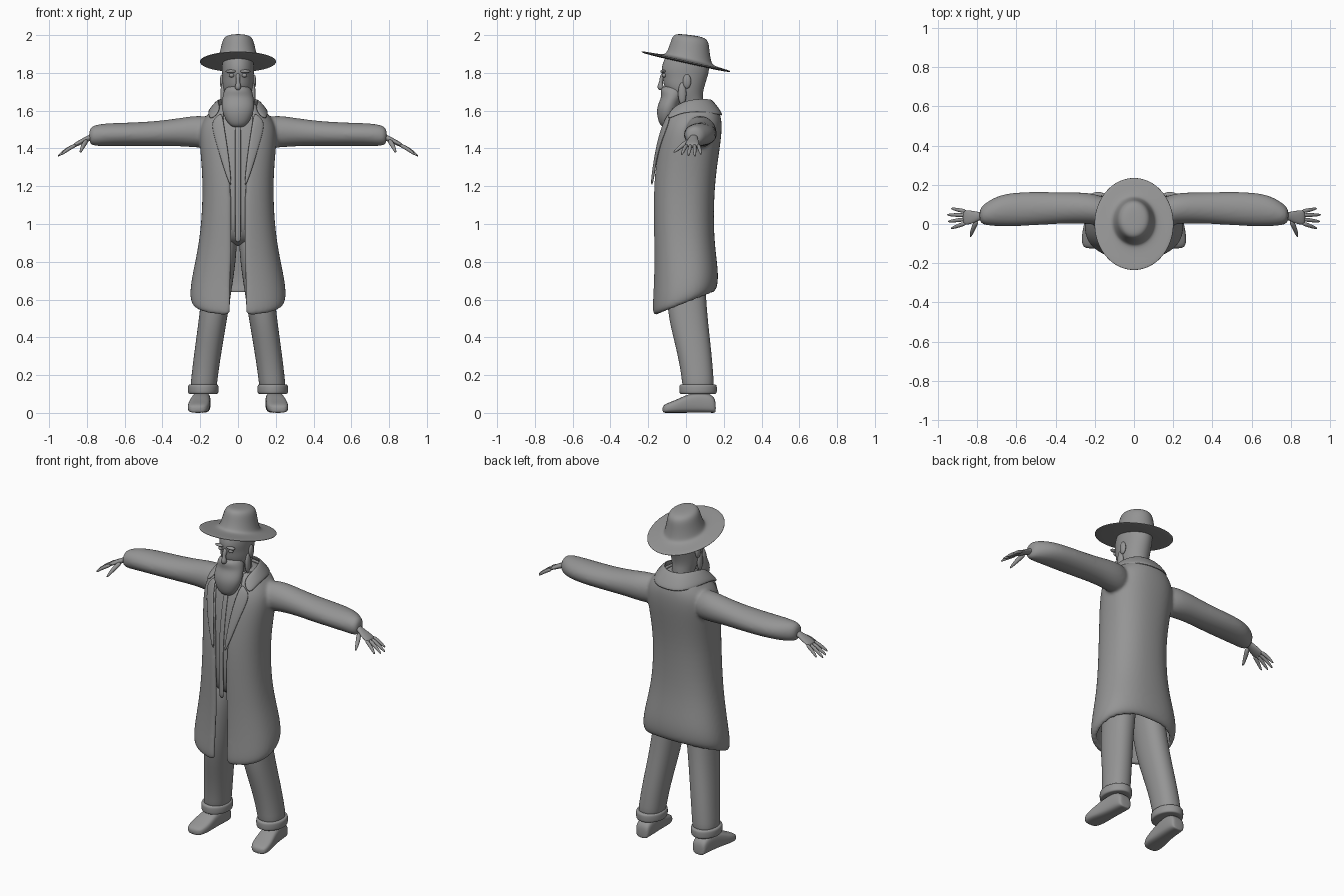
import bpy, bmesh, math
from mathutils import Vector

cube = bpy.data.objects.get("Cube")
if cube:
    bpy.data.objects.remove(cube, do_unlink=True)

grey = bpy.data.materials.new("plain_grey")
grey.use_nodes = True
SHADE = (0.3, 0.3, 0.3, 1)
grey.diffuse_color = SHADE
grey.node_tree.nodes["Principled BSDF"].inputs["Base Color"].default_value = SHADE


def make(name, bm, mirror=False, subsurf=2, thick=0):
    bmesh.ops.recalc_face_normals(bm, faces=bm.faces)
    mesh = bpy.data.meshes.new(name)
    bm.to_mesh(mesh)
    bm.free()
    mesh.materials.append(grey)
    for p in mesh.polygons:
        p.use_smooth = True
    ob = bpy.data.objects.new(name, mesh)
    bpy.context.collection.objects.link(ob)
    if mirror:
        ob.modifiers.new("mirror", "MIRROR").merge_threshold = 0.002
    if thick:
        sol = ob.modifiers.new("thickness", "SOLIDIFY")
        sol.thickness, sol.offset = thick, 0
    if subsurf:
        sub = ob.modifiers.new("smooth", "SUBSURF")
        sub.levels = sub.render_levels = subsurf
    return ob


def loft(bm, rings, strip_caps=False):
    """Skin closed rings; strip_caps closes C-shaped ends with quads."""
    rows = [[bm.verts.new(p) for p in r] for r in rings]
    n = len(rows[0])
    for a, b in zip(rows, rows[1:]):
        for i in range(n):
            bm.faces.new((a[i], a[(i + 1) % n], b[(i + 1) % n], b[i]))
    for end in (rows[0], rows[-1]):
        if strip_caps:
            for i in range(n // 2 - 1):
                bm.faces.new((end[i], end[i + 1], end[n - 2 - i], end[n - 1 - i]))
        else:
            bm.faces.new(end)


def spow(v, p):
    return math.copysign(abs(v) ** p, v)


def oval(cx, cy, z, rx, ry, slope=0, n=16, p=1.0):
    pts = []
    for i in range(n):
        a = 2 * math.pi * i / n
        y = cy - ry * spow(math.cos(a), p)
        pts.append((cx + rx * spow(math.sin(a), p), y, z + slope * y))
    return pts


def levels(bm, rows, p=1.0):
    """Rows of height, half width, front y, back y."""
    loft(bm, [oval(0, (f + b) / 2, z, w, (b - f) / 2, p=p) for z, w, f, b in rows])


def tube(bm, pts, radii, n=8):
    pts = [Vector(p) for p in pts]
    rings = []
    for i, c in enumerate(pts):
        d = (pts[min(i + 1, len(pts) - 1)] - pts[max(i - 1, 0)]).normalized()
        u = d.cross(Vector((0.1, 0.2, 1))).normalized()
        v = d.cross(u)
        rings.append([c + radii[i] * (u * math.cos(2 * math.pi * k / n) + v * math.sin(2 * math.pi * k / n))
                      for k in range(n)])
    loft(bm, rings)


def strip(bm, a, b):
    va, vb = ([bm.verts.new(p) for p in pts] for pts in (a, b))
    for i in range(len(a) - 1):
        bm.faces.new((va[i], va[i + 1], vb[i + 1], vb[i]))


# Coat: open-fronted shell (height, half width, front, back, hem slope, opening)
COAT = [(.58, .24, -.172, .155, .4, .042), (.61, .258, -.185, .17, .4, .04),
        (.70, .25, -.176, .172, .3, .036), (.85, .217, -.172, .156, .12, .034),
        (1.0, .195, -.177, .147, 0, .034), (1.2, .187, -.178, .152, 0, .036),
        (1.35, .197, -.164, .172, 0, .05), (1.45, .207, -.147, .187, 0, .065),
        (1.53, .202, -.127, .192, 0, .08), (1.59, .155, -.10, .182, 0, .08),
        (1.64, .10, -.06, .15, 0, .06)]
POW = 0.85


def coat_front(x, z):
    for a, b in zip(COAT, COAT[1:]):
        if a[0] <= z <= b[0]:
            t = (z - a[0]) / (b[0] - a[0])
            w, f, k = (a[i] + t * (b[i] - a[i]) for i in (1, 2, 3))
            s = min(x / w, 1) ** (1 / POW)
            return (f + k) / 2 - (k - f) / 2 * math.sqrt(1 - s * s) ** POW
    return 0


def coat_ring(z, w, f, b, slope, gap):
    start = math.asin((gap / w) ** (1 / POW))
    pts = []
    for inset in (0, .028):
        part = []
        for i in range(25):
            a = start + (2 * math.pi - 2 * start) * i / 24
            y = (f + b) / 2 - ((b - f) / 2 - inset) * spow(math.cos(a), POW)
            part.append(((w - inset) * spow(math.sin(a), POW), y, z + slope * y))
        pts += part if inset == 0 else part[::-1]
    return pts


bm = bmesh.new()
loft(bm, [coat_ring(*r) for r in COAT], strip_caps=True)
# Sleeves (distance out, y, z, depth, height), fused into the coat
SLEEVE = [(.12, .06, 1.485, .07, .085), (.22, .08, 1.49, .083, .088), (.32, .083, 1.486, .08, .074),
          (.45, .08, 1.477, .085, .067), (.6, .076, 1.474, .09, .063), (.7, .067, 1.473, .08, .062),
          (.765, .048, 1.468, .056, .057), (.79, .043, 1.465, .035, .04)]
for side in (1, -1):
    loft(bm, [[(side * x, y + ry * math.cos(k * math.pi / 8), z + rz * math.sin(k * math.pi / 8))
               for k in range(16)] for x, y, z, ry, rz in SLEEVE])
coat = make("coat", bm)
fuse = coat.modifiers.new("fuse", "REMESH")
fuse.mode, fuse.voxel_size, fuse.use_smooth_shade = "VOXEL", 0.009, True
soft = coat.modifiers.new("soften", "SMOOTH")
soft.factor, soft.iterations = 0.5, 8

# Waistcoat filling the opening, with a front placket
bm = bmesh.new()
levels(bm, [(.88, .12, -.10, .09)] + [(z, w - .02, f + .018, b - .02) for z, w, f, b, s, g in COAT[4:]], POW)
make("waistcoat", bm)
bm = bmesh.new()
heights = [.9 + .07 * i for i in range(10)]
strip(bm, [(0, coat_front(0, z) + .016, z) for z in heights],
      [(.016, coat_front(0, z) + .016, z) for z in heights])
make("placket", bm, mirror=True, subsurf=1, thick=.009)

# Lapels and folded collar
bm = bmesh.new()
inner = [(.034, 1.2), (.04, 1.3), (.055, 1.42), (.072, 1.53), (.085, 1.6)]
outer = [(.042, 1.2), (.08, 1.3), (.115, 1.42), (.15, 1.535), (.115, 1.565)]
strip(bm, *[[(x, coat_front(x, z) - .006, z) for x, z in edge] for edge in (inner, outer)])
make("lapels", bm, mirror=True, thick=.016)
bm = bmesh.new()
strip(bm, [(0, .13, 1.66), (.06, .12, 1.665), (.1, .05, 1.665), (.105, -.02, 1.65), (.085, -.085, 1.605)],
      [(0, .198, 1.57), (.1, .185, 1.575), (.16, .07, 1.595), (.16, -.04, 1.585), (.15, -.11, 1.54)])
make("collar", bm, mirror=True, thick=.018)

# Trousers with turned-up cuffs
bm = bmesh.new()
LEG = [(.08, -.01, 1.0, .075, .09), (.083, -.01, .85, .08, .105), (.112, 0, .65, .08, .106),
       (.132, .01, .5, .076, .106), (.16, .045, .32, .073, .092), (.18, .064, .17, .071, .085),
       (.184, .064, .11, .071, .085)]
loft(bm, [oval(x, y, z, rx, ry, p=.9) for x, y, z, rx, ry in LEG])
make("trouser_legs", bm, mirror=True)
bm = bmesh.new()
loft(bm, [oval(.184, .064, z, .083 - d, .102 - d) for z, d in
          ((.1, .02), (.1, .002), (.118, 0), (.138, 0), (.15, .003), (.152, .02))])
make("trouser_cuffs", bm, mirror=True)

# Shoes (y, x, half width, height)
bm = bmesh.new()
SHOE = [(.158, .19, .032, .05), (.148, .19, .046, .095), (.08, .193, .05, .115), (.01, .2, .053, .1),
        (-.05, .207, .06, .07), (-.1, .213, .055, .052), (-.126, .216, .036, .036)]
loft(bm, [[(x + w * spow(math.cos(k * math.pi / 8), .7), y, h / 2 + h / 2 * spow(math.sin(k * math.pi / 8), .6))
           for k in range(16)] for y, x, w, h in SHOE])
make("shoes", bm, mirror=True)

# Hands: flattened palm, four fingers and a thumb
bm = bmesh.new()
PALM = [(.765, .043, 1.463, .022, .02), (.79, .04, 1.455, .021, .018), (.82, .035, 1.44, .034, .016),
        (.855, .033, 1.423, .04, .014), (.875, .034, 1.412, .036, .01)]
loft(bm, [[(x, y + ry * math.cos(k * math.pi / 5), z + rz * math.sin(k * math.pi / 5))
           for k in range(10)] for x, y, z, ry, rz in PALM])
for base, tip, reach, drop in ((.064, .08, .935, 1.366), (.045, .047, .957, 1.356),
                               (.025, .012, .953, 1.358), (.005, -.024, .937, 1.365)):
    mid = ((.86 + reach) / 2, (base + tip) / 2, (1.42 + drop) / 2 + .006)
    tube(bm, [(.855, base, 1.42), mid, (reach, tip, drop)], [.012, .011, .006])
tube(bm, [(.8, .02, 1.445), (.822, -.025, 1.412), (.836, -.068, 1.376)], [.016, .013, .006])
make("hands", bm, mirror=True)

# Head and neck
bm = bmesh.new()
levels(bm, [(1.54, .06, -.03, .09), (1.64, .06, -.04, .095), (1.68, .076, -.09, .088),
            (1.73, .084, -.122, .1), (1.775, .084, -.124, .115), (1.81, .087, -.135, .125),
            (1.86, .086, -.125, .128), (1.92, .07, -.09, .1)])
make("head", bm)
bm = bmesh.new()
levels(bm, [(1.51, .03, -.125, -.09), (1.54, .062, -.148, -.065), (1.6, .088, -.158, -.04),
            (1.64, .087, -.147, -.03), (1.675, .083, -.13, -.01), (1.705, .076, -.138, .0),
            (1.735, .055, -.125, .0)])
make("beard", bm)
bm = bmesh.new()
tube(bm, [(0, -.118, 1.8), (0, -.13, 1.765), (0, -.138, 1.73), (0, -.13, 1.708)], [.012, .016, .022, .014])
make("nose", bm)


def ball(name, centre, size):
    b = bmesh.new()
    bmesh.ops.create_uvsphere(b, u_segments=16, v_segments=10, radius=1)
    for v in b.verts:
        v.co = Vector(c + s * q for c, s, q in zip(centre, size, v.co))
    make(name, b, mirror=True, subsurf=0)


ball("eyes", (.034, -.116, 1.787), (.014, .012, .011))
ball("eyebrows", (.038, -.122, 1.808), (.028, .014, .009))
ball("ears", (.084, .005, 1.755), (.012, .022, .038))
ball("sidelocks", (.08, -.02, 1.69), (.013, .022, .06))

# Hat: tilted oval brim and crown (half width, half depth, y, z, slope)
bm = bmesh.new()
HAT = [(.08, .1, .01, 1.85, -.22), (.195, .23, 0, 1.853, -.222), (.206, .239, 0, 1.859, -.222),
       (.197, .231, 0, 1.865, -.222), (.118, .133, .012, 1.868, -.22), (.104, .118, .015, 1.885, -.2),
       (.09, .104, .02, 1.94, -.18), (.081, .097, .024, 1.982, -.15), (.06, .075, .024, 2.0, -.13),
       (.02, .03, .02, 2.003, -.12)]
loft(bm, [oval(0, y, z, rx, ry, s, n=32) for rx, ry, y, z, s in HAT])
make("hat", bm)
